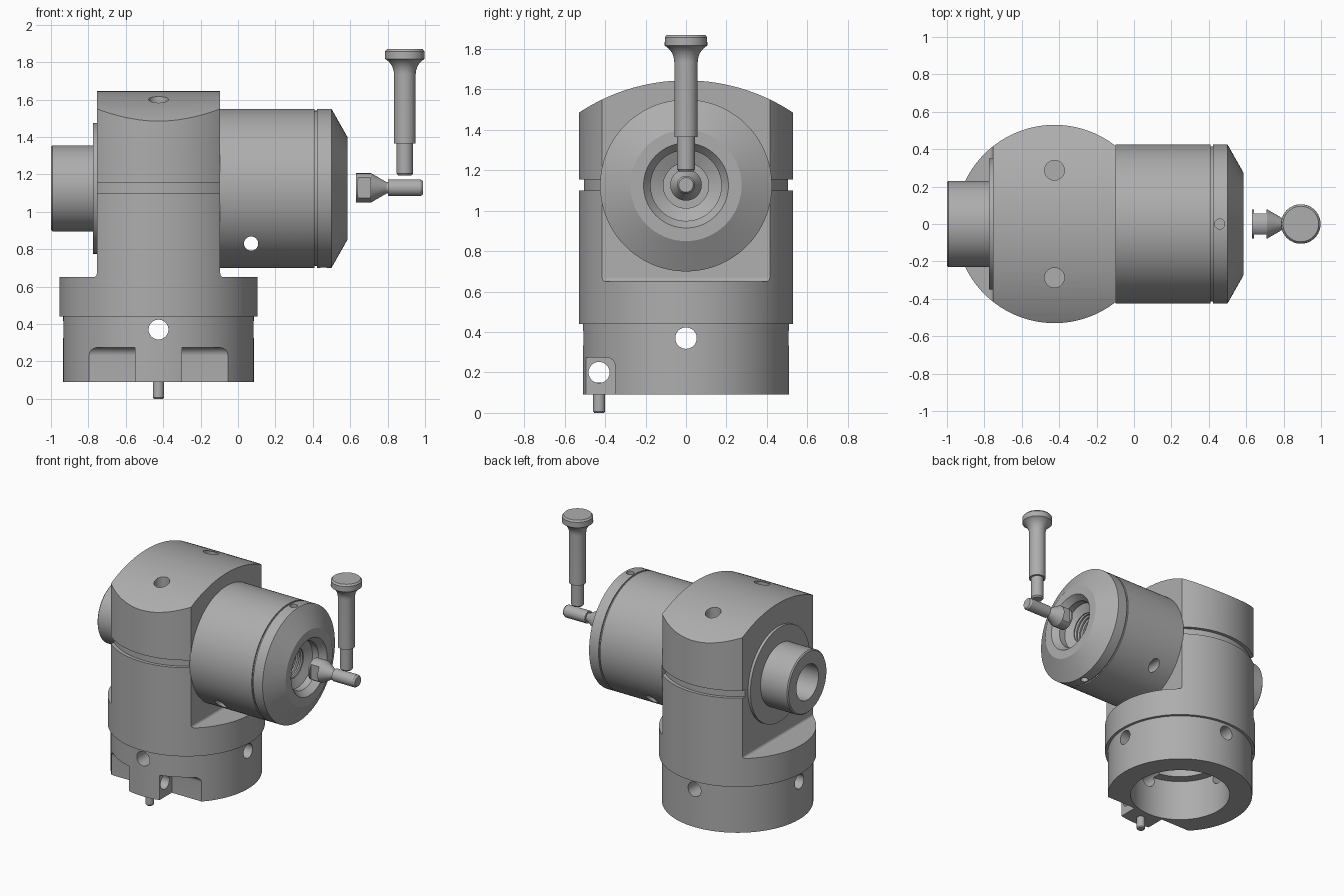
import bpy, bmesh, math
from mathutils import Matrix, Vector

cube = bpy.data.objects.get("Cube")
if cube:
    bpy.data.objects.remove(cube, do_unlink=True)

steel = bpy.data.materials.new("machined grey steel")
steel.use_nodes = True
GREY = (0.42, 0.42, 0.42, 1)
steel.diffuse_color = GREY
steel.node_tree.nodes["Principled BSDF"].inputs["Base Color"].default_value = GREY

BX = -0.425          # vertical axis of the body
AZ = 1.125           # height of the horizontal axis
TURN = {"z": Matrix.Identity(4),
        "x": Matrix.Rotation(math.pi / 2, 4, "Y"),
        "y": Matrix.Rotation(-math.pi / 2, 4, "X")}


def finish(name, bm):
    bmesh.ops.recalc_face_normals(bm, faces=bm.faces)
    mesh = bpy.data.meshes.new(name)
    bm.to_mesh(mesh)
    bm.free()
    mesh.materials.append(steel)
    obj = bpy.data.objects.new(name, mesh)
    bpy.context.collection.objects.link(obj)
    return obj


def lathe(name, profile, axis="z", origin=(0, 0, 0), steps=96):
    """Spin a closed (radius, position) profile around an axis."""
    bm = bmesh.new()
    ring = [bm.verts.new((r, 0, h)) for r, h in profile]
    edges = [bm.edges.new((a, b)) for a, b in zip(ring, ring[1:] + ring[:1])]
    bmesh.ops.spin(bm, geom=ring + edges, axis=(0, 0, 1), cent=(0, 0, 0),
                   angle=math.tau, steps=steps, use_duplicate=False)
    bmesh.ops.remove_doubles(bm, verts=bm.verts, dist=1e-5)
    loose = [e for e in bm.edges if not e.link_faces]
    bmesh.ops.delete(bm, geom=loose, context="EDGES")
    bm.transform(Matrix.Translation(origin) @ TURN[axis])
    return finish(name, bm)


def rod(name, radius, lo, hi, axis, origin, steps=40):
    return lathe(name, [(0, lo), (radius, lo), (radius, hi), (0, hi)], axis, origin, steps)


def prism(name, points, axis, lo, hi):
    """Extrude a flat outline along x (points are y, z) or y (points are x, z)."""
    bm = bmesh.new()
    place = (lambda a, b: (lo, a, b)) if axis == "x" else (lambda a, b: (a, lo, b))
    face = bm.faces.new([bm.verts.new(place(a, b)) for a, b in points])
    out = bmesh.ops.extrude_face_region(bm, geom=[face])
    move = Vector((hi - lo, 0, 0)) if axis == "x" else Vector((0, hi - lo, 0))
    bmesh.ops.translate(bm, vec=move,
                        verts=[v for v in out["geom"] if isinstance(v, bmesh.types.BMVert)])
    return finish(name, bm)


def arc(cx, cz, r, start, end, n=8):
    return [(cx + r * math.cos(math.radians(start + (end - start) * i / n)),
             cz + r * math.sin(math.radians(start + (end - start) * i / n)))
            for i in range(n + 1)]


def carve(obj, cutters):
    for c in cutters:
        c.hide_render = True
        mod = obj.modifiers.new("cut", "BOOLEAN")
        mod.operation, mod.solver, mod.object = "DIFFERENCE", "EXACT", c
    bpy.context.view_layer.update()
    graph = bpy.context.evaluated_depsgraph_get()
    mesh = bpy.data.meshes.new_from_object(obj.evaluated_get(graph))
    obj.modifiers.clear()
    obj.data = mesh
    for c in cutters:
        bpy.data.objects.remove(c, do_unlink=True)


# Main body: hollow base, collar, grooved column
body = lathe("body", [
    (0.35, 0.09), (0.51, 0.09), (0.51, 0.44), (0.53, 0.44), (0.53, 1.1), (0.505, 1.1),
    (0.505, 1.155), (0.53, 1.155), (0.53, 1.75), (0, 1.75), (0, 0.6), (0.28, 0.6),
    (0.28, 0.4), (0.35, 0.4)], origin=(BX, 0, 0), steps=128)

cutters = []
# Flat sides with a small fillet above the collar
for side in (-1, 1):
    outline = [(0.33, 1.9), *arc(0.35, 0.67, 0.02, 180, 270), (0.8, 0.65), (0.8, 1.9)]
    cutters.append(prism("side_cutter", [(BX + side * a, z) for a, z in outline], "y", -1, 1))
# Arched top
cutters.append(prism("top_cutter", arc(0, 0.687, 0.958, 35, 145, 48) + [(-0.9, 2), (0.9, 2)],
                     "x", -1.2, 0.4))
# Pockets either side of the front lug
pocket = [(-0.7, 0.0), (-0.35, 0.0), *arc(-0.395, 0.23, 0.045, 0, 90), (-0.7, 0.275)]
for lo in (-0.8, -0.3):
    cutters.append(prism("pocket_cutter", pocket, "x", lo, lo + 0.25))
# Drilled holes
for axis in "xy":
    cutters.append(rod("base_hole_cutter", 0.053, -0.7, 0.7, axis, (BX, 0, 0.37)))
for y in (-0.287, 0.287):
    cutters.append(rod("top_hole_cutter", 0.053, 1.35, 1.8, "z", (BX, y, 0)))
cutters.append(rod("lug_hole_cutter", 0.052, -0.2, 0.2, "x", (BX, -0.43, 0.2)))
cutters.append(rod("hub_bore_cutter", 0.13, -0.9, -0.5, "x", (0, 0, AZ)))
carve(body, cutters)

# Left hub with flange and bore
lathe("left_hub", [(0.13, -1), (0.222, -1), (0.23, -0.992), (0.23, -0.775), (0.35, -0.775),
                   (0.35, -0.75), (0.13, -0.75)], "x", (0, 0, AZ))

# Right head: groove, chamfered nose, stepped bore with thread
thread = []
for i in range(8):
    x = 0.46 - i * 0.028
    thread += [(0.112, x), (0.112, x - 0.006), (0.128, x - 0.014), (0.112, x - 0.022)]
head = lathe("right_head", [
    (0, -0.1), (0.425, -0.1), (0.425, 0.41), (0.415, 0.41), (0.415, 0.422), (0.425, 0.422),
    (0.425, 0.5), (0.275, 0.585), (0.21, 0.585), (0.175, 0.54), (0.175, 0.49),
    *thread, (0.112, 0.2), (0, 0.2)], "x", (0, 0, AZ), 128)
carve(head, [
    rod("cross_hole_cutter", 0.038, -0.6, 0.6, "y", (0.07, 0, 0.83)),
    rod("upper_set_hole_cutter", 0.027, 1.44, 1.7, "z", (0.458, 0, 0)),
    rod("lower_set_hole_cutter", 0.027, 0.6, 0.81, "z", (0.458, 0, 0))])

# Locating pin under the lug
lathe("locating_pin", [(0, 0), (0.024, 0), (0.03, 0.008), (0.03, 0.15), (0, 0.15)],
      "z", (BX, -0.43, 0), 32)

# Horizontal stud with two wrench flats
stud = lathe("pull_stud", [
    (0, 0.63), (0.078, 0.63), (0.078, 0.712), (0.03, 0.795), (0.03, 0.802), (0.045, 0.802),
    (0.045, 0.975), (0.036, 0.988), (0, 0.988)], "x", (0, 0, AZ + 0.003), 48)
slot = [(0.641, 1), (0.708, 1), (0.708, 1.3), (0.641, 1.3)]
carve(stud, [prism("flat_cutter", slot, "y", *span) for span in ((-0.2, -0.055), (0.055, 0.2))])

# Vertical bolt with flared head
flare = arc(0.153, 1.735, 0.095, 180, 120)
lathe("flared_bolt", [
    (0, 1.195), (0.036, 1.195), (0.044, 1.205), (0.044, 1.365), (0.058, 1.365),
    *flare, (0.105, 1.84), (0.105, 1.858), (0.095, 1.87), (0, 1.87)],
    "z", (0.892, 0, 0), 64)

# Smooth curved surfaces, keep machined edges sharp
bpy.ops.object.select_all(action="DESELECT")
for obj in bpy.context.scene.objects:
    if obj.type == "MESH":
        obj.select_set(True)
        bpy.context.view_layer.objects.active = obj
bpy.ops.object.shade_smooth_by_angle(angle=math.radians(25))
